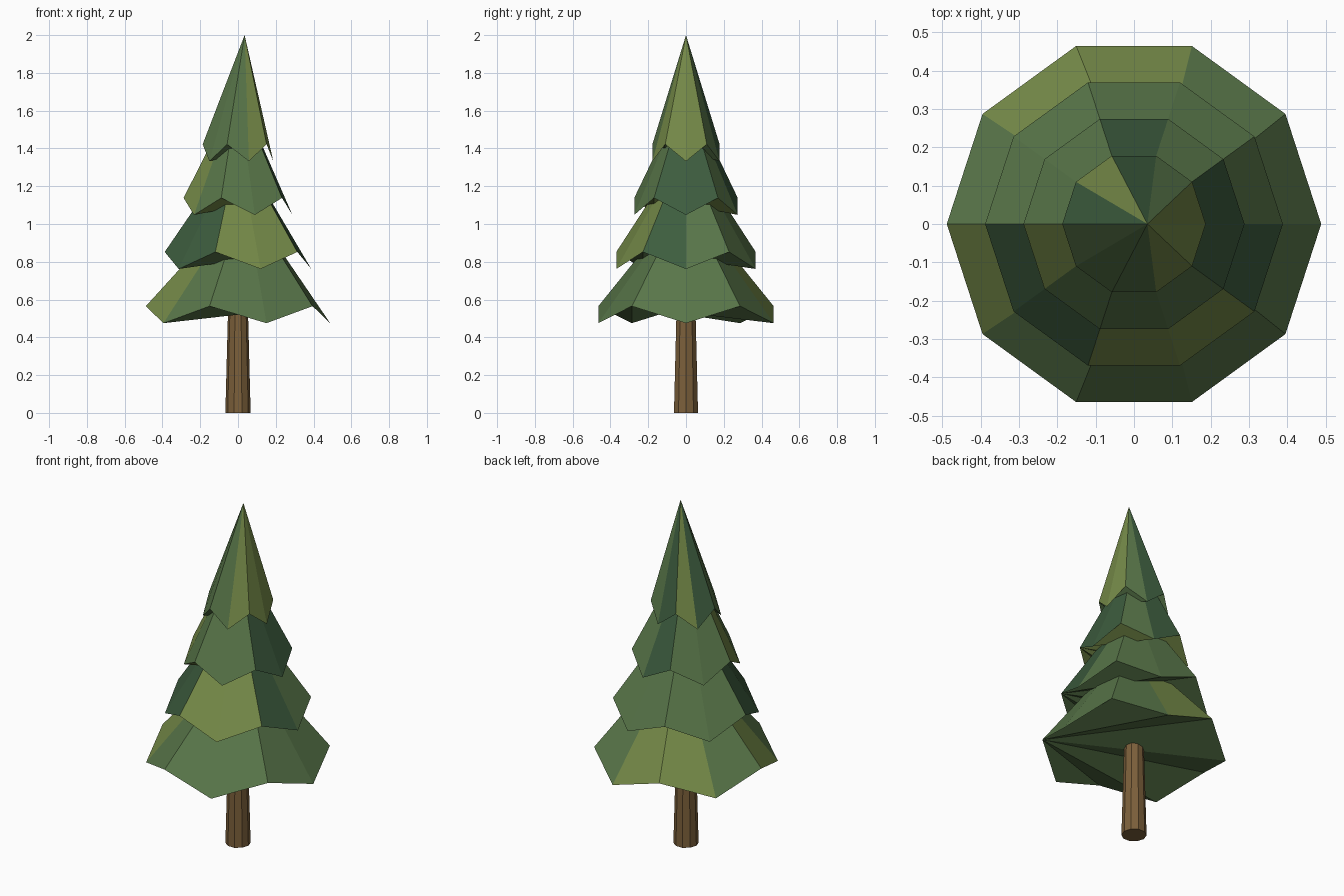
import bpy, bmesh, math

if "Cube" in bpy.data.objects:
    bpy.data.objects.remove(bpy.data.objects["Cube"])


def material(name, color):
    m = bpy.data.materials.new(name)
    m.diffuse_color = (*color, 1)
    m.use_nodes = True
    m.node_tree.nodes["Principled BSDF"].inputs["Base Color"].default_value = m.diffuse_color
    return m


GREENS = {
    "m": material("leaf green", (0.099, 0.182, 0.067)),
    "o": material("olive green", (0.180, 0.258, 0.066)),
    "b": material("pine green", (0.047, 0.109, 0.049)),
}
BARK = material("bark brown", (0.20, 0.116, 0.043))
SIDES = 10


def ring(bm, radius, heights):
    """Ten-sided ring whose corners alternate between the given heights."""
    return [bm.verts.new((radius * math.cos(math.tau * k / SIDES),
                          radius * math.sin(math.tau * k / SIDES),
                          heights[k % 2])) for k in range(SIDES)]


def finish(bm, name, mats):
    bmesh.ops.recalc_face_normals(bm, faces=bm.faces)
    mesh = bpy.data.meshes.new(name)
    bm.to_mesh(mesh)
    bm.free()
    for m in mats:
        mesh.materials.append(m)
    obj = bpy.data.objects.new(name, mesh)
    bpy.context.collection.objects.link(obj)


def foliage(name, radius, low, tip_x, tip_z, colors, under):
    """Zigzag-hemmed cone; one colour letter per side, going round from +x."""
    bm = bmesh.new()
    hem = ring(bm, radius, (low, low + 0.09))
    tip = bm.verts.new((tip_x, 0, tip_z))
    keys = list(GREENS)
    for k, c in enumerate(colors):
        f = bm.faces.new((hem[k], hem[(k + 1) % SIDES], tip))
        f.material_index = keys.index(c)
    # Underside: triangles fanned from the last hem corner
    for k in range(SIDES - 2):
        f = bm.faces.new((hem[-1], hem[k + 1], hem[k]))
        f.material_index = keys.index(under)
    finish(bm, name, GREENS.values())


# Foliage tiers, bottom to top
foliage("foliage_bottom", 0.488, 0.475, 0.035, 1.14, "mmoomommmm", "m")
foliage("foliage_lower", 0.388, 0.762, 0.0, 1.42, "mmmmmbboob", "m")
foliage("foliage_upper", 0.288, 1.048, 0.0, 1.71, "bmbmmommmb", "o")
foliage("foliage_top", 0.187, 1.332, 0.035, 2.0, "ombobmmmoo", "m")

# Tapered trunk
bm = bmesh.new()
foot = ring(bm, 0.067, (0, 0))
head = ring(bm, 0.050, (0.65, 0.65))
for k in range(SIDES):
    j = (k + 1) % SIDES
    bm.faces.new((foot[k], foot[j], head[j], head[k]))
bm.faces.new(foot[::-1])
bm.faces.new(head)
finish(bm, "trunk", [BARK])
